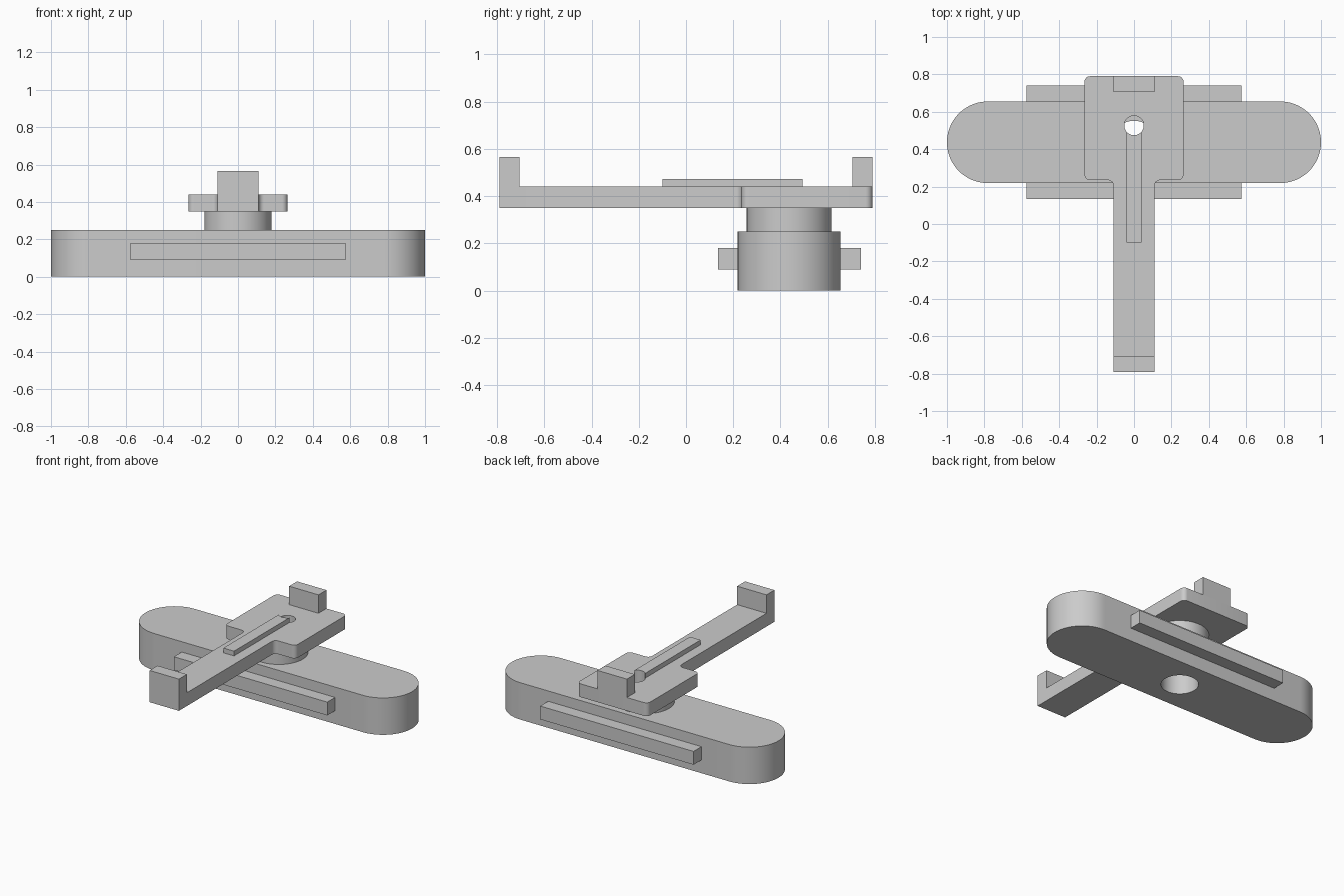
import bpy, bmesh, math
from mathutils import Vector

cube = bpy.data.objects.get("Cube")
if cube:
    bpy.data.objects.remove(cube, do_unlink=True)

grey = bpy.data.materials.new("plain grey")
grey.use_nodes = True
COLOUR = (0.6, 0.6, 0.6, 1)
grey.diffuse_color = COLOUR
grey.node_tree.nodes["Principled BSDF"].inputs["Base Color"].default_value = COLOUR

HUB_Y = 0.437     # centre of base, collar and bore
TOP = 0.44        # top of the arm


def rounded(corners, steps=12):
    """Outline from (x, y, radius) corners, with arcs at radius > 0."""
    pts, n = [], len(corners)
    for i, (x, y, r) in enumerate(corners):
        p = Vector((x, y, 0))
        if r == 0:
            pts.append(p)
            continue
        d1 = (Vector((*corners[i - 1][:2], 0)) - p).normalized()
        d2 = (Vector((*corners[(i + 1) % n][:2], 0)) - p).normalized()
        half = d1.angle(d2) / 2
        centre = p + (d1 + d2).normalized() * (r / math.sin(half))
        reach = r / math.tan(half)
        v1 = (p + d1 * reach - centre).normalized()
        v2 = (p + d2 * reach - centre).normalized()
        pts += [centre + v1.slerp(v2, k / steps).normalized() * r for k in range(steps + 1)]
    return [p for i, p in enumerate(pts) if (p - pts[i - 1]).length > 1e-4]


def prism(name, outline, z0, z1):
    """Extrude a flat outline from z0 up to z1."""
    bm = bmesh.new()
    face = bm.faces.new([bm.verts.new((p[0], p[1], z0)) for p in outline])
    top = bmesh.ops.extrude_face_region(bm, geom=[face], use_keep_orig=True)["geom"]
    bmesh.ops.translate(bm, vec=(0, 0, z1 - z0),
                        verts=[g for g in top if isinstance(g, bmesh.types.BMVert)])
    bmesh.ops.recalc_face_normals(bm, faces=bm.faces)
    mesh = bpy.data.meshes.new(name)
    bm.to_mesh(mesh)
    bm.free()
    mesh.materials.append(grey)
    obj = bpy.data.objects.new(name, mesh)
    bpy.context.collection.objects.link(obj)
    return obj


def box(name, half_x, y0, y1, z0, z1):
    return prism(name, [(-half_x, y0), (half_x, y0), (half_x, y1), (-half_x, y1)], z0, z1)


def disc(name, r, y, z0, z1, sides=64):
    turn = [2 * math.pi * k / sides for k in range(sides)]
    return prism(name, [(r * math.cos(a), y + r * math.sin(a)) for a in turn], z0, z1)


def activate(obj):
    bpy.ops.object.select_all(action='DESELECT')
    obj.select_set(True)
    bpy.context.view_layer.objects.active = obj


def drill(cutter, *targets):
    """Cut the hole through each target, then drop the cutter."""
    cutter.hide_render = True
    for obj in targets:
        activate(obj)
        mod = obj.modifiers.new("hole", 'BOOLEAN')
        mod.operation, mod.solver, mod.object = 'DIFFERENCE', 'EXACT', cutter
        bpy.ops.object.modifier_apply(modifier=mod.name)
    bpy.data.objects.remove(cutter, do_unlink=True)


# Long base with fully rounded ends, and the collar on it
R = 0.218
base = prism("base", rounded([(sx, HUB_Y + sy * R, R) for sx, sy in
                              ((-1, -1), (1, -1), (1, 1), (-1, 1))], 20), 0, 0.25)
collar = disc("collar", 0.18, HUB_Y, 0.25, 0.35)

# Side rails
front_rail = box("front_rail", 0.575, 0.135, HUB_Y - R, 0.09, 0.18)
back_rail = box("back_rail", 0.575, HUB_Y + R, 0.74, 0.09, 0.18)

# Arm widening to a rounded head
side = [(0.11, -0.79, 0), (0.11, 0.235, 0.03), (0.265, 0.235, 0.03), (0.265, 0.79, 0.03)]
arm = prism("arm", rounded(side + [(-x, y, r) for x, y, r in reversed(side)], 8), 0.35, TOP)

# Upright end tabs and the raised strip
front_tab = box("front_tab", 0.11, -0.79, -0.705, TOP, 0.565)
back_tab = box("back_tab", 0.11, 0.705, 0.79, TOP, 0.565)
strip = box("strip", 0.04, -0.1, 0.525, TOP, 0.472)

# Wide bore from below, small pin hole from above
drill(disc("bore_cutter", 0.115, HUB_Y, -0.1, 0.4), base, collar)
drill(disc("pin_cutter", 0.052, 0.527, 0.3, 0.6), arm, strip)

for obj in (base, collar, arm, strip):
    activate(obj)
    bpy.ops.object.shade_smooth_by_angle(angle=math.radians(30))
